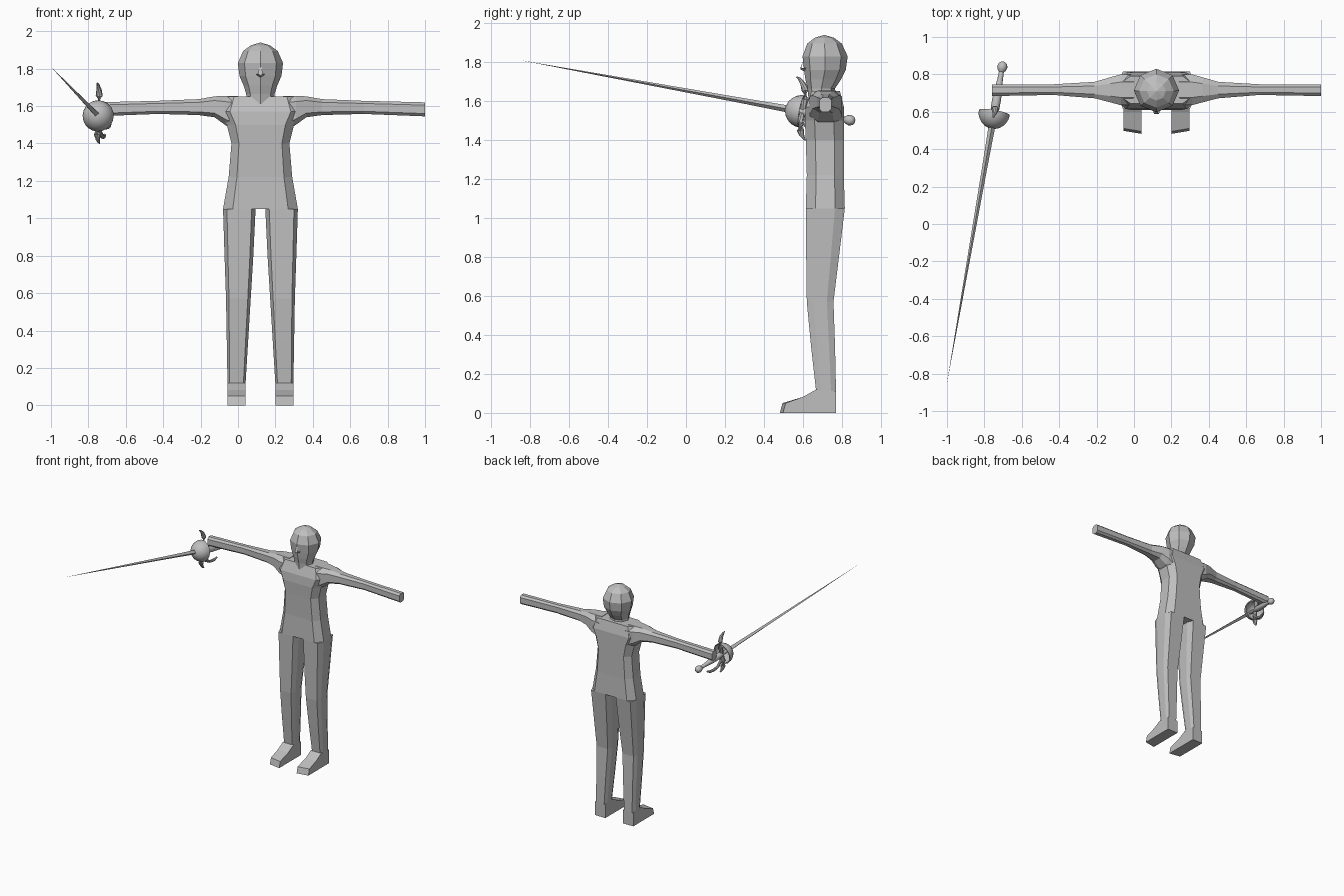
import bpy, bmesh, math
from mathutils import Vector

if "Cube" in bpy.data.objects:
    bpy.data.objects.remove(bpy.data.objects["Cube"])

CX, CY = 0.12, 0.71          # centre line of the figure
grey = bpy.data.materials.new("light grey")
grey.diffuse_color = (0.52, 0.52, 0.52, 1)
grey.use_nodes = True
grey.node_tree.nodes["Principled BSDF"].inputs["Base Color"].default_value = grey.diffuse_color


def loft(name, rings, tip=None, smooth=False):
    """Skin equal-sized rings of points, capping both ends (or ending in a tip)."""
    bm = bmesh.new()
    rows = [[bm.verts.new(p) for p in r] for r in rings]
    n = len(rows[0])
    for a, b in zip(rows, rows[1:]):
        for i in range(n):
            j = (i + 1) % n
            bm.faces.new((a[i], a[j], b[j], b[i]))
    bm.faces.new(rows[0])
    if tip:
        t = bm.verts.new(tip)
        for i in range(n):
            bm.faces.new((rows[-1][i], rows[-1][(i + 1) % n], t))
    else:
        bm.faces.new(rows[-1])
    bmesh.ops.recalc_face_normals(bm, faces=bm.faces)
    me = bpy.data.meshes.new(name)
    bm.to_mesh(me)
    bm.free()
    me.materials.append(grey)
    ob = bpy.data.objects.new(name, me)
    bpy.context.collection.objects.link(ob)
    if smooth:
        bpy.ops.object.select_all(action='DESELECT')
        ob.select_set(True)
        bpy.context.view_layer.objects.active = ob
        bpy.ops.object.shade_smooth_by_angle(angle=math.radians(40))
    return ob


def chamfered(u0, u1, v0, v1, cu, cv):
    """Eight-sided outline of a box with cut corners."""
    a, b = (u1 - u0) * cu, (v1 - v0) * cv
    return [(u0 + a, v0), (u1 - a, v0), (u1, v0 + b), (u1, v1 - b),
            (u1 - a, v1), (u0 + a, v1), (u0, v1 - b), (u0, v0 + b)]


# Torso: height, half width, front y, back y
torso = [(1.05, .20, .615, .815), (1.22, .17, .62, .81), (1.40, .155, .615, .81),
         (1.50, .18, .61, .81), (1.57, .22, .615, .81), (1.652, .19, .645, .79)]
loft("torso", [[(CX + x, y, z) for x, y in chamfered(-h, h, f, b, .13, .25)]
               for z, h, f, b in torso])

# Head and neck: height, half width, front y, back y
head = [(1.60, .075, .63, .775), (1.665, .076, .624, .765), (1.71, .09, .613, .795),
        (1.76, .112, .606, .82), (1.83, .121, .598, .83), (1.895, .092, .622, .80),
        (1.925, .05, .66, .76)]
loft("head", [[(CX + h * math.sin(k * math.pi / 4),
                (f + b) / 2 - (b - f) / 2 * math.cos(k * math.pi / 4), z)
               for k in range(8)] for z, h, f, b in head], tip=(CX, CY, 1.94))

# Nose wedge
loft("nose", [[(CX - .03, .625, 1.768), (CX + .03, .625, 1.768), (CX, .625, 1.745)],
              [(CX - .012, .588, 1.772), (CX + .012, .588, 1.772), (CX, .588, 1.762)],
              [(CX - .006, .605, 1.815), (CX + .006, .605, 1.815), (CX, .605, 1.812)]])

# Arms: distance from centre, bottom z, top z, front y, back y
arm = [(.12, 1.46, 1.655, .635, .80), (.19, 1.50, 1.655, .635, .80),
       (.245, 1.54, 1.652, .65, .785), (.33, 1.552, 1.637, .672, .76),
       (.55, 1.558, 1.628, .69, .747), (.88, 1.545, 1.62, .684, .747)]
# Legs: height, inner and outer distance from centre, front y, back y
leg = [(1.05, .026, .20, .615, .815), (.80, .038, .192, .617, .785),
       (.57, .052, .184, .62, .757), (.34, .066, .18, .642, .765),
       (.11, .08, .176, .668, .77)]
# Foot profile: y, z
foot = [(.77, 0), (.77, .11), (.668, .12), (.60, .082), (.495, .05), (.482, 0)]

for side, s in (("left", 1), ("right", -1)):
    loft(side + "_arm", [[(CX + s * d, y, z) for y, z in chamfered(f, b, z0, z1, .25, .2)]
                         for d, z0, z1, f, b in arm])
    loft(side + "_leg", [[(CX + s * x, y, z) for x, y in chamfered(i, o, f, b, .12, .25)]
                         for z, i, o, f, b in leg])
    loft(side + "_foot", [[(CX + s * .08, y, z) for y, z in foot],
                          [(CX + s * .176, y + (.016 if y < .6 else 0), z) for y, z in foot]])

# Sword: everything is turned around the line from the guard to the blade tip
guard = Vector((-.747, .595, 1.547))
tip = Vector((-1, -.85, 1.81))
length = (tip - guard).length
turn = (tip - guard).to_track_quat('Z', 'Y')


def lathe(name, profile, sides, end=None, smooth=True):
    rings = [[guard + turn @ Vector((r * math.cos(2 * math.pi * k / sides),
                                     r * math.sin(2 * math.pi * k / sides), z))
              for k in range(sides)] for r, z in profile]
    return loft(name, rings, end and guard + turn @ Vector((0, 0, end)), smooth)


# Hollow cup with rounded front
cup = [(.09 * t, .085) for t in (.1,)]
arc = [math.radians(a) for a in (75, 60, 45, 30, 15, 0)]
lathe("cup_guard", [(.004, .077)] + [(.076 * math.cos(a), .077 * math.sin(a)) for a in arc]
      + [(.084 * math.cos(a), .087 * math.sin(a)) for a in reversed(arc)], 20, .087)
lathe("blade", [(.018, .07), (.014, .3)], 4, length, False)
lathe("grip", [(.014, .08), (.014, .0), (.023, -.02), (.024, -.07), (.021, -.13),
               (.015, -.18), (.013, -.23)], 12)
lathe("pommel", [(.010, -.22), (.022, -.235), (.028, -.253), (.022, -.272), (.010, -.28)],
      12, -.282)


def horn(name, path):
    """Tapering tube through points of x, y, z, radius."""
    pts = [Vector(p[:3]) for p in path]
    rings = []
    for i, p in enumerate(pts):
        d = pts[min(i + 1, len(pts) - 1)] - pts[max(i - 1, 0)]
        q = d.to_track_quat('Z', 'X')
        rings.append([p + q @ Vector((path[i][3] * math.cos(k * math.pi / 4),
                                      path[i][3] * math.sin(k * math.pi / 4), 0))
                      for k in range(8)])
    loft(name, rings, smooth=True)


# Cross guard horns and the bow that protects the hand
horn("upper_horn", [(-.747, .60, 1.55, .014), (-.745, .613, 1.61, .02), (-.742, .612, 1.655, .019),
                    (-.743, .60, 1.69, .014), (-.749, .582, 1.715, .008), (-.752, .567, 1.725, .003)])
horn("lower_horn", [(-.747, .60, 1.55, .014), (-.75, .588, 1.49, .02), (-.752, .588, 1.45, .019),
                    (-.75, .595, 1.425, .013), (-.745, .605, 1.408, .007), (-.74, .614, 1.40, .003)])
horn("hand_bow", [(-.745, .60, 1.50, .011), (-.735, .63, 1.455, .011), (-.725, .67, 1.436, .011),
                  (-.718, .71, 1.436, .011), (-.712, .74, 1.447, .006)])
